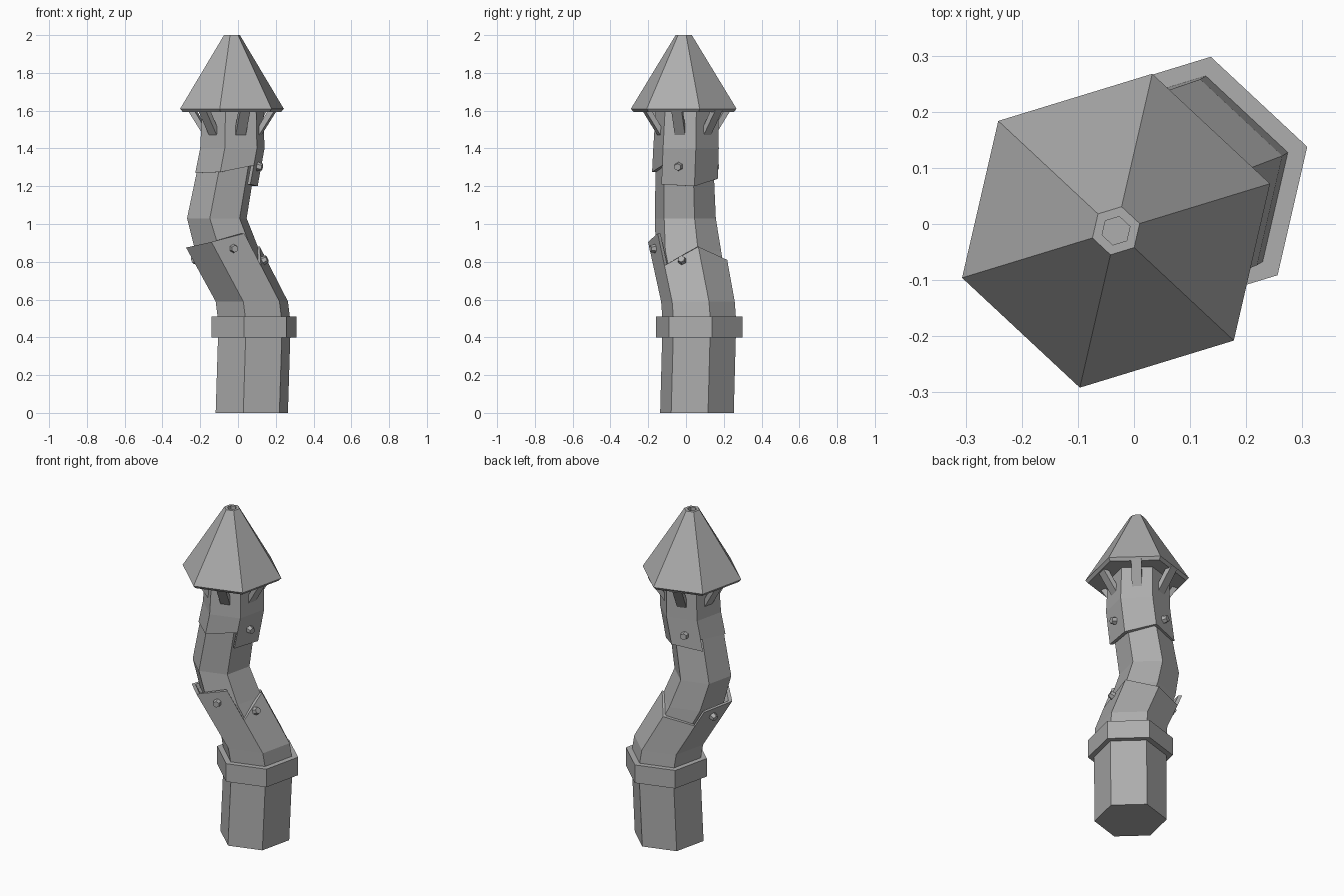
import bpy, bmesh, math
from mathutils import Vector

cube = bpy.data.objects.get("Cube")
if cube:
    bpy.data.objects.remove(cube)

TURN = math.radians(17)          # shared twist of every hexagon
STEP = math.pi / 3

metal = bpy.data.materials.new("grey metal")
metal.use_nodes = True
GREY = (0.42, 0.42, 0.42, 1)
metal.diffuse_color = GREY
metal.node_tree.nodes["Principled BSDF"].inputs["Base Color"].default_value = GREY


def finish(name, bm):
    bmesh.ops.recalc_face_normals(bm, faces=bm.faces)
    mesh = bpy.data.meshes.new(name)
    bm.to_mesh(mesh)
    bm.free()
    mesh.materials.append(metal)
    obj = bpy.data.objects.new(name, mesh)
    bpy.context.collection.objects.link(obj)
    return obj


def corner(ring, k, inset=0.0):
    z, x, y, r = ring
    a = TURN + k * STEP
    return Vector((x + (r - inset) * math.cos(a), y + (r - inset) * math.sin(a), z))


def ring_at(rings, z):
    """Ring (z, x, y, radius) interpolated along a bent pipe."""
    i = 0
    while i < len(rings) - 2 and z > rings[i + 1][0]:
        i += 1
    a, b = rings[i], rings[i + 1]
    t = (z - a[0]) / (b[0] - a[0])
    return tuple(p + (q - p) * t for p, q in zip(a, b))


def loft(name, rings):
    """Closed six-sided tube through the rings."""
    bm = bmesh.new()
    loops = [[bm.verts.new(corner(r, k)) for k in range(6)] for r in rings]
    for low, high in zip(loops, loops[1:]):
        for k in range(6):
            n = (k + 1) % 6
            bm.faces.new((low[k], low[n], high[n], high[k]))
    bm.faces.new(loops[0][::-1])
    bm.faces.new(loops[-1])
    return finish(name, bm)


def sleeve(name, rings, ends, at_top, thick=0.022):
    """Overlapping sheet sleeve whose free edge steps from side to side."""
    bm = bmesh.new()
    fixed = [r[0] for r in rings[:-1]] if at_top else [r[0] for r in rings[1:]]
    for k, pair in enumerate(ends):
        columns = []
        for c, end in zip((k, k + 1), pair):
            heights = fixed + [end] if at_top else [end] + fixed
            for inset in (0, thick):
                columns.append([bm.verts.new(corner(ring_at(rings, z), c, inset))
                                for z in heights])
        out_a, in_a, out_b, in_b = columns
        order = (out_a, out_b, in_b, in_a)
        for i in range(len(out_a) - 1):
            for p, q in zip(order, order[1:] + order[:1]):
                bm.faces.new((p[i], q[i], q[i + 1], p[i + 1]))
        for i in (0, -1):
            bm.faces.new([col[i] for col in order])
    return finish(name, bm)


def bolt(name, rings, side, z):
    """Faceted bolt head sitting square on one side of a sleeve."""
    ring, above = ring_at(rings, z), ring_at(rings, z + 0.05)
    a, b = corner(ring, side), corner(ring, side + 1)
    normal = (b - a).cross(corner(above, side) - a).normalized()
    bm = bmesh.new()
    bmesh.ops.create_cone(bm, cap_ends=True, segments=6,
                          radius1=0.026, radius2=0.019, depth=0.04)
    obj = finish(name, bm)
    obj.rotation_mode = 'QUATERNION'
    obj.rotation_quaternion = normal.to_track_quat('Z', 'Y')
    obj.location = (a + b) / 2 + normal * 0.006


# Straight base pipe and its collar
loft("base_pipe", [(0, .073, .058, .2), (.45, .087, .07, .2)])
loft("collar", [(.4, .084, .069, .235), (.51, .084, .069, .235)])

# Bent inner pipe
loft("bent_pipe", [(.5, .08, .066, .172), (.59, .073, .063, .172),
                   (.86, -.057, .012, .178), (1.03, -.112, -.003, .165),
                   (1.3, -.062, -.008, .158), (1.42, -.03, 0, .155),
                   (1.6, -.028, .005, .15)])

# Lower sleeve with a stepped top edge
LOWER = [(.51, .083, .069, .2), (.59, .073, .063, .2), (.95, -.118, -.009, .207)]
sleeve("lower_sleeve", LOWER,
       [(.88, .81), (.81, .78), (.87, .875), (.875, .905), (.905, .95), (.78, .88)],
       at_top=True)

# Upper sleeve with a stepped bottom edge
UPPER = [(1.2, -.068, -.008, .18), (1.4, -.03, 0, .178), (1.6, -.028, .005, .17)]
sleeve("upper_sleeve", UPPER,
       [(1.2, 1.24), (1.24, 1.22), (1.29, 1.27), (1.27, 1.275), (1.275, 1.31), (1.21, 1.2)],
       at_top=False)

# Bolts on both sleeves
for i, (rings, side, z) in enumerate([(LOWER, 4, .87), (LOWER, 5, .805), (LOWER, 2, .815),
                                      (UPPER, 5, 1.305), (UPPER, 1, 1.305)]):
    bolt(f"bolt_{i + 1}", rings, side, z)

# Slanted brackets holding the roof
for k in range(6):
    angle = TURN + (k + 0.5) * STEP
    out = Vector((math.cos(angle), math.sin(angle), 0))
    across = Vector((-out.y, out.x, 0)) * 0.028
    bm = bmesh.new()
    profile = [(.145, 1.46), (.235, 1.6), (.2, 1.6), (.145, 1.51)]
    left, right = [[bm.verts.new(Vector((-.03, .002, z)) + out * r + across * s)
                    for r, z in profile] for s in (-1, 1)]
    for i in range(4):
        j = (i + 1) % 4
        bm.faces.new((left[i], left[j], right[j], right[i]))
    bm.faces.new(left)
    bm.faces.new(right)
    finish(f"roof_bracket_{k + 1}", bm)

# Pointed roof with a small recessed vent in its tip
loft("roof", [(1.593, -.032, -.012, .272), (1.61, -.032, -.012, .287),
              (2, -.032, -.012, .044), (2, -.032, -.012, .026),
              (1.97, -.032, -.012, .026)])
